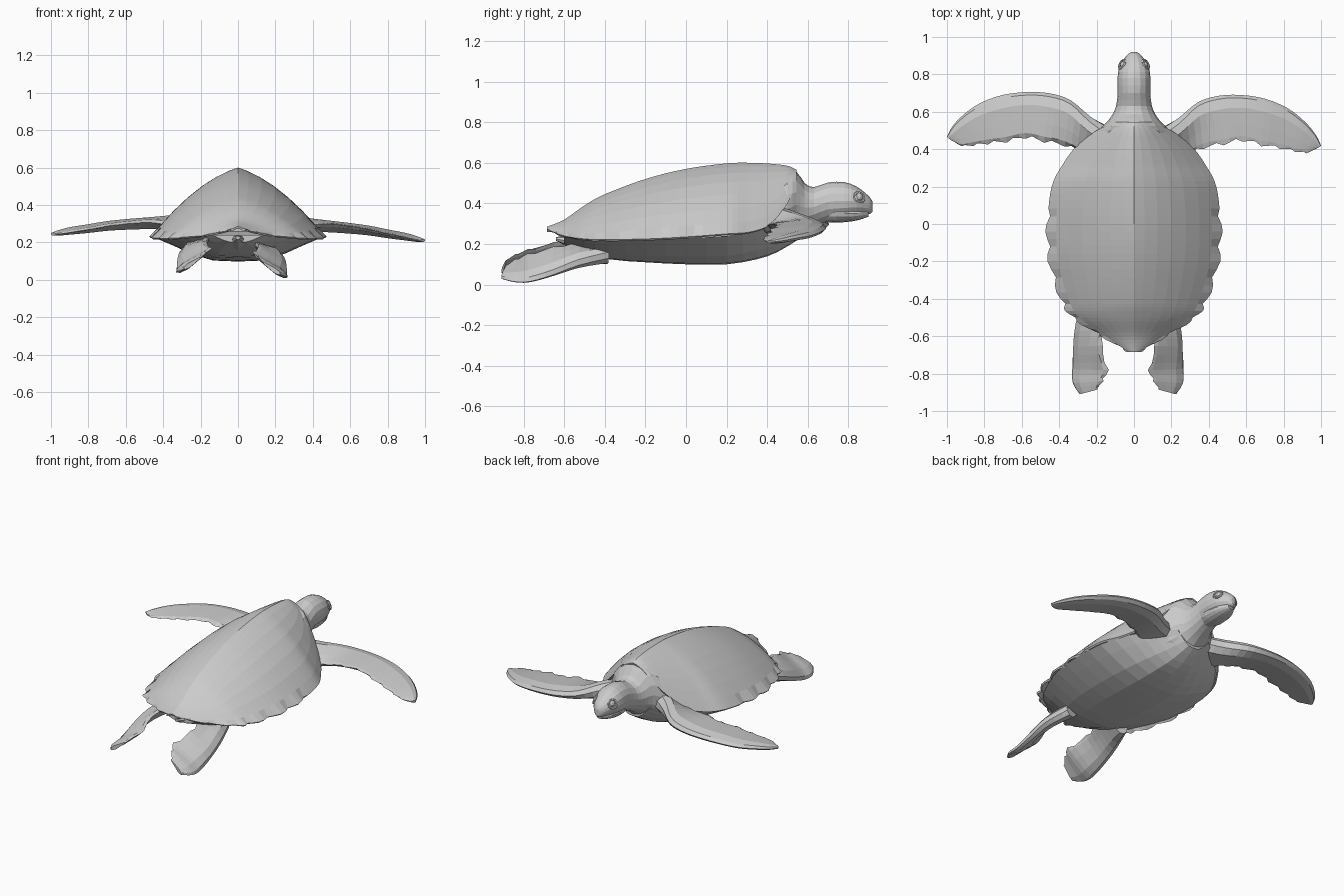
import bpy, bmesh, math
from mathutils import Vector

if "Cube" in bpy.data.objects:
    bpy.data.objects.remove(bpy.data.objects["Cube"])


def resample(rows, n):
    """Smooth curve through rows of numbers, n steps per span."""
    out = []
    for i in range(len(rows) - 1):
        a, b, c, d = (rows[max(0, min(len(rows) - 1, i + k))] for k in (-1, 0, 1, 2))
        for s in range(n):
            t = s / n
            out.append([0.5 * (2 * q + (r - p) * t + (2 * p - 5 * q + 4 * r - s4) * t * t
                               + (3 * q - p - 3 * r + s4) * t ** 3)
                        for p, q, r, s4 in zip(a, b, c, d)])
    return out + [list(rows[-1])]


def loft(name, rings, closed=True):
    """Skin a list of equal-length point rings."""
    bm = bmesh.new()
    vs = [[bm.verts.new(p) for p in ring] for ring in rings]
    m = len(rings[0])
    for a, b in zip(vs, vs[1:]):
        for j in range(m if closed else m - 1):
            k = (j + 1) % m
            bm.faces.new((a[j], a[k], b[k], b[j]))
    if closed:
        bm.faces.new(vs[0])
        bm.faces.new(vs[-1])
    bmesh.ops.recalc_face_normals(bm, faces=bm.faces)
    me = bpy.data.meshes.new(name)
    bm.to_mesh(me)
    bm.free()
    ob = bpy.data.objects.new(name, me)
    bpy.context.collection.objects.link(ob)
    return ob


# Carapace: y, half width, ridge height, rim height
shell = [(-.685, .03, .285, .272), (-.6, .17, .32, .24), (-.5, .325, .39, .225),
         (-.4, .39, .445, .222), (-.2, .45, .52, .225), (0, .462, .57, .235),
         (.2, .44, .597, .25), (.32, .38, .60, .26), (.42, .305, .595, .30),
         (.5, .2, .585, .40), (.545, .1, .565, .51)]
T = (0, .12, .27, .43, .6, .76, .9, 1)
rings = []
for i, (y, w, top, rim) in enumerate(resample(shell, 5)):
    half = []
    for t in T:
        x = w * t
        if t == 1 and y < .05:                      # scalloped rear rim
            x += (.012, .006, -.012, .002)[i % 4]
        half.append((x, y, rim + (top - rim) * (1 - .38 * t - .62 * t ** 2.1)))
    rings.append([(-x, y, z) for x, y, z in reversed(half[1:])] + half)
carapace = loft("carapace", rings, closed=False)
if sum(f.normal.z for f in carapace.data.polygons) < 0:
    carapace.data.flip_normals()
mod = carapace.modifiers.new("rim_thickness", 'SOLIDIFY')
mod.thickness, mod.offset = .012, -1

# Plastron: y, half width, rim height, bottom height
belly = [(-.6, .14, .24, .2), (-.5, .29, .225, .165), (-.38, .365, .225, .125),
         (-.2, .435, .225, .11), (0, .452, .23, .1), (.2, .43, .24, .1),
         (.35, .34, .27, .125), (.45, .24, .29, .16), (.55, .12, .30, .22)]
rings = []
for y, w, rim, bot in resample(belly, 2):
    half = [(w * u, y, bot + (rim - bot) * v)
            for u, v in ((0, 0), (.3, .04), (.55, .3), (.82, .72), (1, 1))]
    rings.append([(-x, y, z) for x, y, z in reversed(half[1:])] + half)
loft("plastron", rings)


def round_body(name, rows, n, sides=16):
    """Oval loft along y from rows of y, half width, bottom, top."""
    rings = []
    for y, w, lo, hi in resample(rows, n):
        rings.append([(w * math.cos(a), y, (lo + hi) / 2 + (hi - lo) / 2 * math.sin(a))
                      for a in (math.tau * k / sides for k in range(sides))])
    return loft(name, rings)


# Chest, neck and head with a separate lower jaw
round_body("neck_and_head",
           [(.3, .25, .2, .45), (.42, .235, .18, .50), (.5, .19, .195, .545), (.545, .145, .23, .555),
            (.585, .115, .26, .50), (.63, .096, .285, .48), (.7, .087, .312, .503),
            (.78, .088, .32, .505), (.84, .078, .335, .483), (.885, .052, .345, .45),
            (.91, .031, .35, .425), (.92, .012, .36, .405)], 2)
round_body("lower_jaw", [(.66, .05, .31, .4), (.74, .072, .305, .4), (.82, .066, .312, .39),
                         (.87, .045, .324, .38), (.9, .022, .335, .37)], 2)

# Eyes with lids
for s in (-1, 1):
    side = "right" if s > 0 else "left"
    bpy.ops.mesh.primitive_uv_sphere_add(segments=12, ring_count=8, radius=.022,
                                         location=(s * .052, .85, .43))
    bpy.context.object.name = "eye_" + side
    bpy.ops.mesh.primitive_torus_add(major_segments=14, minor_segments=6, major_radius=.026,
                                     minor_radius=.007, location=(s * .063, .853, .43),
                                     rotation=(0, math.radians(65 * s), math.radians(28 * s)))
    bpy.context.object.name = "eyelid_" + side


def flipper(name, rows, n, saw, warp):
    """Blade from rows of leading point, trailing point, thickness."""
    rows = resample(rows, n)
    lead = [warp(Vector(r[:3])) for r in rows]
    trail = [warp(Vector(r[3:6])) for r in rows]
    mids = [(a + b) / 2 for a, b in zip(lead, trail)]
    prof = ((.07, .65), (.28, 1), (.62, .65), (.88, .35))
    rings = []
    for i, r in enumerate(rows):
        run = mids[min(i + 1, len(mids) - 1)] - mids[max(i - 1, 0)]
        chord = trail[i] - lead[i]
        nrm = chord.cross(run).normalized() * r[6] / 2
        end = 1 - saw * (i % 3) / 2                 # ragged trailing edge
        rings.append([lead[i]] + [lead[i] + chord * u + nrm * h for u, h in prof]
                     + [lead[i] + chord * end + nrm * .15]
                     + [lead[i] + chord * u - nrm * h for u, h in reversed(prof)])
    return loft(name, rings)


front = [(.10, .48, .36, .14, .33, .27, .14), (.23, .56, .33, .27, .36, .265, .11),
         (.34, .65, .30, .37, .40, .285, .08), (.45, .685, .285, .48, .42, .295, .065),
         (.57, .69, .275, .58, .44, .285, .058), (.70, .67, .262, .68, .415, .27, .052),
         (.82, .62, .243, .78, .40, .248, .046), (.91, .55, .23, .86, .385, .232, .04),
         (.97, .48, .217, .92, .378, .22, .03), (1, .42, .21, .97, .40, .21, .018)]
rear = [(.20, -.38, .13, .08, -.40, .18, .09), (.245, -.53, .095, .075, -.52, .205, .075),
        (.258, -.65, .05, .105, -.65, .185, .06), (.265, -.77, .015, .072, -.78, .15, .048),
        (.262, -.85, .015, .10, -.84, .125, .038), (.225, -.91, .03, .13, -.885, .095, .025)]

flipper("front_flipper_right", front, 3, .07, lambda p: p)
flipper("front_flipper_left", front, 3, .07,
        lambda p: Vector((-p.x, p.y + .012 + .035 * p.x ** 4, p.z + .035 * p.x)))
flipper("rear_flipper_right", rear, 3, .08, lambda p: p)
flipper("rear_flipper_left", rear, 3, .08,
        lambda p: Vector((-p.x - .065, p.y, p.z + .028)))

# Short tail
round_body("tail", [(-.45, .09, .15, .24), (-.56, .05, .18, .24), (-.64, .012, .215, .235)], 2, 8)
